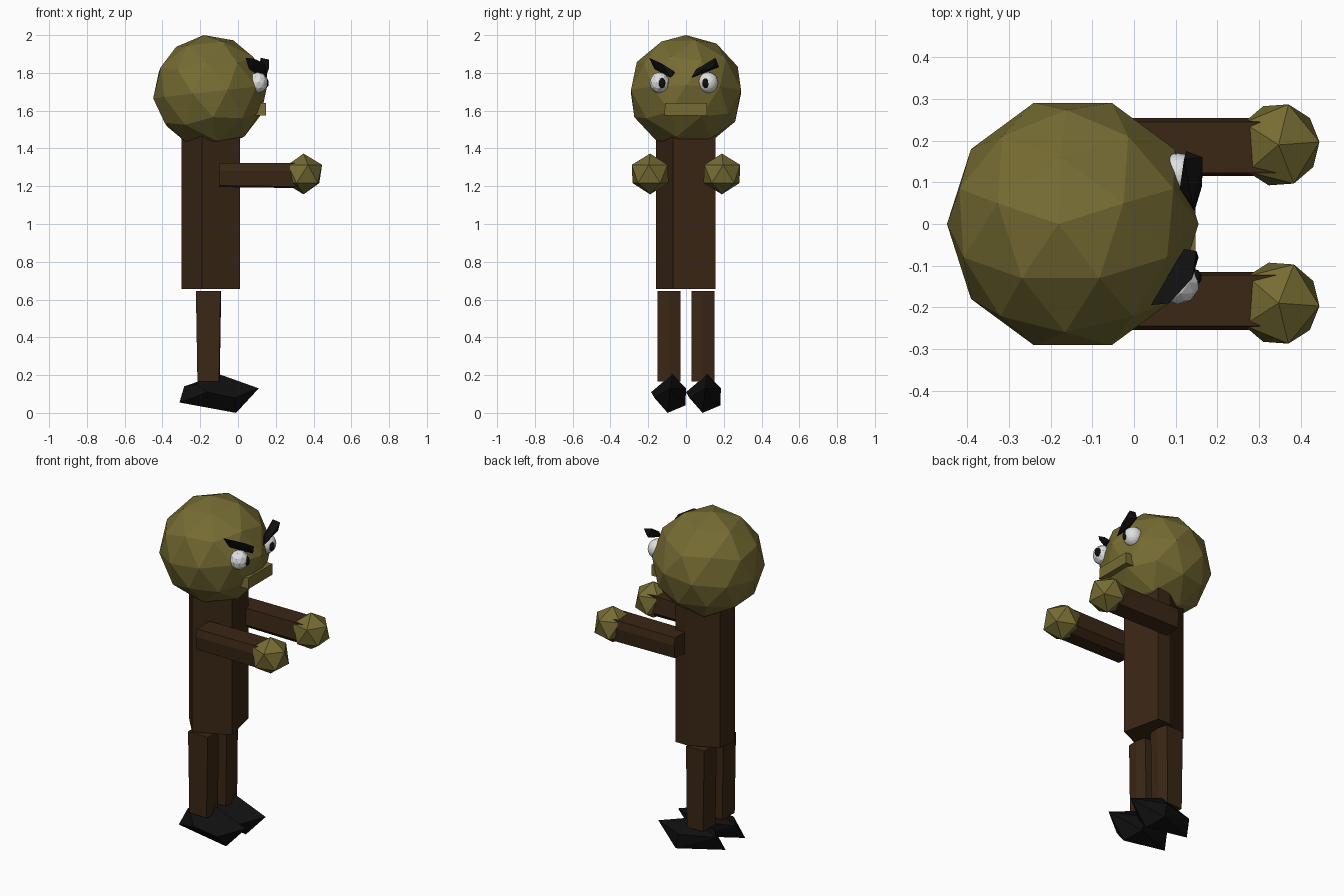
import bpy, bmesh
from math import radians
from mathutils import Matrix, Vector

if "Cube" in bpy.data.objects:
    bpy.data.objects.remove(bpy.data.objects["Cube"])


def material(name, rgb):
    m = bpy.data.materials.new(name)
    m.diffuse_color = (*rgb, 1)
    m.use_nodes = True
    m.node_tree.nodes["Principled BSDF"].inputs["Base Color"].default_value = m.diffuse_color
    return m


OLIVE = material("olive skin", (0.18, 0.15, 0.033))
BROWN = material("dark brown cloth", (0.042, 0.02, 0.0075))
BLACK = material("black", (0.005, 0.005, 0.005))
WHITE = material("eye white", (0.75, 0.75, 0.75))


def finish(name, bm, mat):
    bmesh.ops.recalc_face_normals(bm, faces=bm.faces)
    me = bpy.data.meshes.new(name)
    bm.to_mesh(me)
    bm.free()
    me.materials.append(mat)
    ob = bpy.data.objects.new(name, me)
    bpy.context.collection.objects.link(ob)
    return ob


def ball(name, loc, radii, mat, sub=2, turn=0, tilt=0):
    """Flat-shaded icosphere, turned about z then tilted about y."""
    bm = bmesh.new()
    bmesh.ops.create_icosphere(
        bm, subdivisions=sub, radius=1,
        matrix=Matrix.Translation(loc) @ Matrix.Rotation(radians(tilt), 4, 'Y')
        @ Matrix.Diagonal((*radii, 1)) @ Matrix.Rotation(radians(turn), 4, 'Z'))
    return finish(name, bm, mat)


def prism(name, start, end, mat):
    """Bridge two matching rings of points and cap both ends."""
    bm = bmesh.new()
    a = [bm.verts.new(p) for p in start]
    b = [bm.verts.new(p) for p in end]
    bm.faces.new(a)
    bm.faces.new(b)
    for i in range(len(a)):
        j = (i + 1) % len(a)
        bm.faces.new((a[i], a[j], b[j], b[i]))
    return finish(name, bm, mat)


def hull(name, points, mat, offset=(0, 0, 0)):
    """Chunky faceted solid wrapped around a few points."""
    bm = bmesh.new()
    for p in points:
        bm.verts.new(Vector(p) + Vector(offset))
    res = bmesh.ops.convex_hull(bm, input=bm.verts)
    loose = [v for v in bm.verts if not v.link_faces]
    bmesh.ops.delete(bm, geom=loose, context='VERTS')
    return finish(name, bm, mat)


# Head and mouth plate (the figure looks towards +x)
ball("head", (-0.147, 0, 1.70), (0.304, 0.306, 0.302), OLIVE, 2, 18, -6.5)
mouth = [(-0.115, 1.575), (0.11, 1.575), (0.11, 1.64), (-0.11, 1.64)]
prism("mouth", [(0.05, y, z) for y, z in mouth],
      [(0.148, y, z) for y, z in mouth], OLIVE)

# Torso: irregular six-sided column
torso = [(-0.19, -0.16), (0.01, -0.07), (-0.04, 0.155),
         (-0.12, 0.155), (-0.28, 0.08), (-0.30, -0.03)]
prism("torso", [(x, y, 0.655) for x, y in torso],
      [(x, y, 1.47) for x, y in torso], BROWN)

# Cross-sections for limbs, and the shoe shape
leg = [(-0.068, -0.06), (0.062, -0.062), (0.066, 0.0), (0.05, 0.06), (-0.066, 0.055)]
arm = [(-0.07, -0.035), (-0.03, -0.07), (0.062, -0.062),
       (0.07, 0.02), (0.06, 0.064), (-0.062, 0.064)]
shoe = [(0.11, 0.01, 0.13), (-0.01, -0.005, 0.0), (-0.31, -0.02, 0.055),
        (-0.285, 0.03, 0.14), (-0.10, 0.02, 0.205), (-0.16, -0.092, 0.11),
        (-0.02, -0.075, 0.08), (-0.08, 0.092, 0.13), (-0.06, 0.09, 0.04),
        (-0.22, -0.04, 0.15)]

for s, side in ((-1, "right"), (1, "left")):
    # Legs and shoes
    prism(side + "_leg", [(-0.155 + x * 0.88, s * 0.09 + y, 0.165) for x, y in leg],
          [(-0.155 + x, s * 0.09 + y, 0.645) for x, y in leg], BROWN)
    hull(side + "_shoe", shoe, BLACK, (0, s * 0.0925, 0))
    # Arms reaching forward, with faceted fists
    prism(side + "_arm", [(-0.10, s * (0.185 + y), 1.262 + z * 0.95) for y, z in arm],
          [(0.345, s * (0.185 + y), 1.26 + z) for y, z in arm], BROWN)
    ball(side + "_hand", (0.347, s * 0.19, 1.265), (0.11, 0.112, 0.108), OLIVE, 1, s * 4)
    # Eyes and pupils
    y = -0.14 if s < 0 else 0.117
    ball(side + "_eye", (0.105, y, 1.748), (0.053, 0.053, 0.056), WHITE, 2 if s < 0 else 3)
    ball(side + "_pupil", (0.145, y - s * 0.012, 1.746), (0.018, 0.02, 0.028), BLACK, 2)

# Angry eyebrows
hull("left_eyebrow", [(0.125, 0.175, 1.83), (0.12, 0.155, 1.88), (0.165, 0.16, 1.87),
                      (0.165, 0.14, 1.83), (0.145, 0.03, 1.775), (0.11, 0.085, 1.81),
                      (0.163, 0.09, 1.82), (0.14, 0.05, 1.815)], BLACK)
hull("right_eyebrow", [(0.04, -0.195, 1.88), (0.06, -0.165, 1.82), (0.085, -0.19, 1.875),
                       (0.12, -0.06, 1.80), (0.155, -0.08, 1.775), (0.14, -0.13, 1.85),
                       (0.15, -0.065, 1.81), (0.12, -0.09, 1.78)], BLACK)
